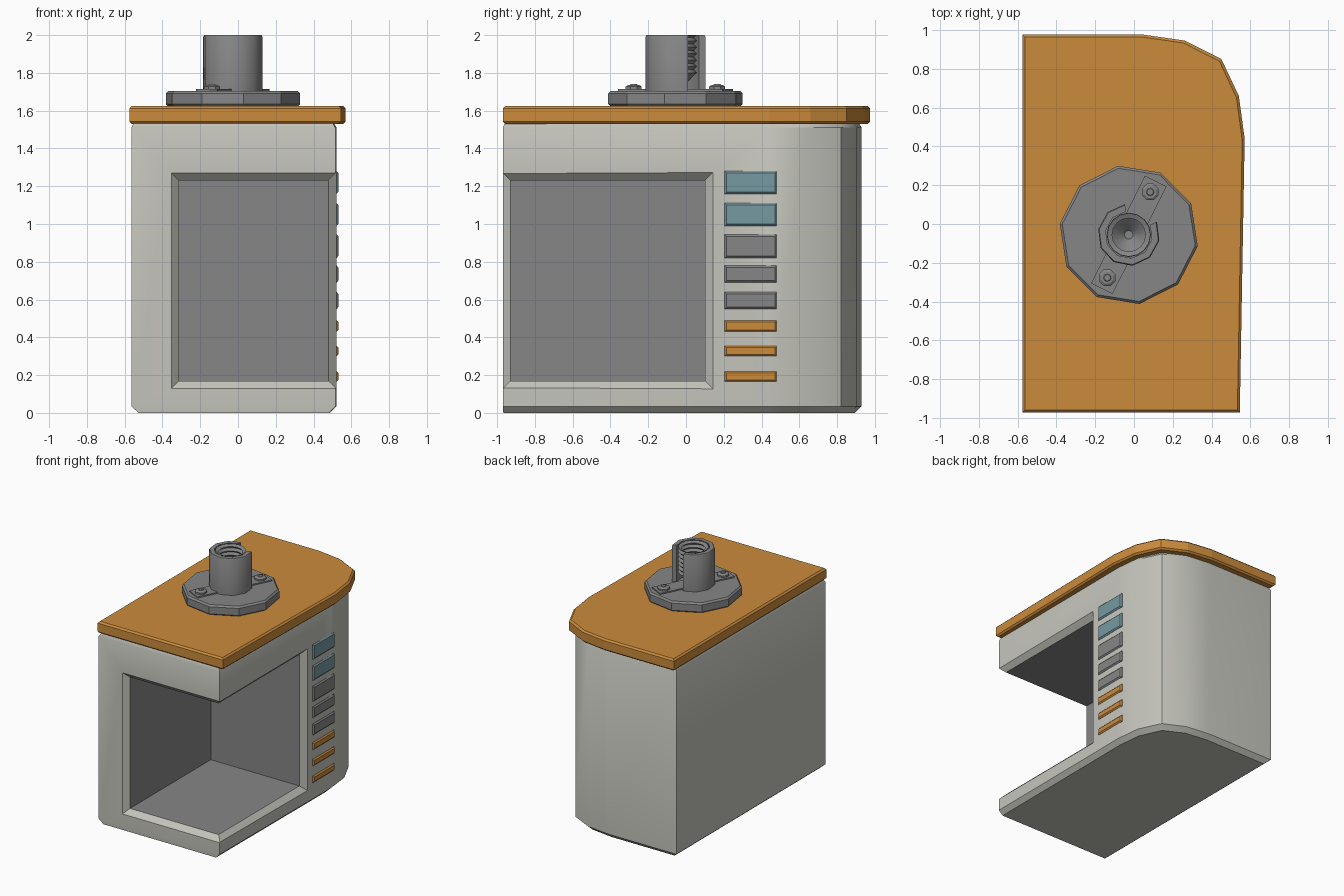
import bpy, bmesh, math
from mathutils import Vector

if "Cube" in bpy.data.objects:
    bpy.data.objects.remove(bpy.data.objects["Cube"])


def material(name, rgb):
    m = bpy.data.materials.new(name)
    m.diffuse_color = (*rgb, 1)
    m.use_nodes = True
    m.node_tree.nodes["Principled BSDF"].inputs["Base Color"].default_value = m.diffuse_color
    return m


CREAM = material("pale_grey", (0.56, 0.56, 0.51))
GREY = material("mid_grey", (0.24, 0.24, 0.24))
ORANGE = material("orange", (0.60, 0.26, 0.045))
BLUE = material("dusty_blue", (0.18, 0.32, 0.36))


def finish(name, bm, mat, smooth=None):
    bmesh.ops.recalc_face_normals(bm, faces=bm.faces)
    me = bpy.data.meshes.new(name)
    bm.to_mesh(me)
    bm.free()
    ob = bpy.data.objects.new(name, me)
    bpy.context.collection.objects.link(ob)
    me.materials.append(mat)
    if smooth:
        shade(ob, smooth)
    return ob


def shade(ob, angle):
    bpy.ops.object.select_all(action='DESELECT')
    bpy.context.view_layer.objects.active = ob
    ob.select_set(True)
    bpy.ops.object.shade_smooth_by_angle(angle=math.radians(angle))


def loft(name, pts, levels, mat, smooth=None):
    """Plan outline stacked in z; each level is (z, inset left, right, front, back)."""
    bm = bmesh.new()
    x0, x1 = min(p[0] for p in pts), max(p[0] for p in pts)
    y0, y1 = min(p[1] for p in pts), max(p[1] for p in pts)
    rings = []
    for z, l, r, f, b in levels:
        rings.append([bm.verts.new((
            x0 + l + (x - x0) * (x1 - x0 - l - r) / (x1 - x0),
            y0 + f + (y - y0) * (y1 - y0 - f - b) / (y1 - y0), z)) for x, y in pts])
    n = len(pts)
    for a, b in zip(rings, rings[1:]):
        for i in range(n):
            bm.faces.new((a[i], a[(i + 1) % n], b[(i + 1) % n], b[i]))
    bm.faces.new(rings[0][::-1])
    bm.faces.new(rings[-1])
    return finish(name, bm, mat, smooth)


def bevelled(z0, z1, c):
    return [(z0, c, c, c, c), (z0 + c, 0, 0, 0, 0), (z1 - c, 0, 0, 0, 0), (z1, c, c, c, c)]


def hull(name, points, mat):
    bm = bmesh.new()
    for p in points:
        bm.verts.new(p)
    bmesh.ops.convex_hull(bm, input=bm.verts[:])
    bmesh.ops.dissolve_limit(bm, angle_limit=0.01, verts=bm.verts[:], edges=bm.edges[:])
    return finish(name, bm, mat)


def ngon(cx, cy, r, n, start=0):
    return [(cx + r * math.cos(math.radians(start + 360 * i / n)),
             cy + r * math.sin(math.radians(start + 360 * i / n))) for i in range(n)]


# body with one rounded rear corner
body_plan = [(-0.565, -0.97), (0.515, -0.97), (0.522, 0.44), (0.50, 0.64), (0.415, 0.82),
             (0.24, 0.905), (0.04, 0.93), (-0.565, 0.93)]
body = loft("body", body_plan, [(0, .04, .035, .003, .035), (.035, 0, 0, 0, 0),
                                (1.51, 0, 0, 0, 0), (1.535, .015, .015, .012, .015)], CREAM)

# corner opening: inner box plus splayed front and right edges
X, Y, Z0, Z1 = -0.313, 0.10, 0.17, 1.23
inner = [(x, y, z) for x in (X, 0.8) for y in (-1.2, Y) for z in (Z0, Z1)]
front = [(x, y, z) for y, e in ((-0.93, 0), (-1.02, .09)) for x in (X - e, 0.8) for z in (Z0 - e, Z1 + e)]
right = [(x, y, z) for x, e in ((0.478, 0), (0.568, .09)) for y in (-1.2, Y + e) for z in (Z0 - e, Z1 + e)]
for nm, pts in (("inner", inner), ("front", front), ("right", right)):
    cutter = hull("cutter_" + nm, pts, CREAM)
    mod = body.modifiers.new(nm, 'BOOLEAN')
    mod.operation, mod.solver, mod.object = 'DIFFERENCE', 'EXACT', cutter
    bpy.ops.object.select_all(action='DESELECT')
    bpy.context.view_layer.objects.active = body
    body.select_set(True)
    bpy.ops.object.modifier_apply(modifier=nm)
    bpy.data.objects.remove(cutter)

# grey recess walls, chosen by plane
shade(body, 32)
body.data.materials.clear()
body.data.materials.append(CREAM)
body.data.materials.append(GREY)
planes = [(0, X, 1), (1, Y, -1), (2, Z0, 1), (2, Z1, -1)]
for p in body.data.polygons:
    p.material_index = int(any(abs(p.center[a] - v) < .003 and p.normal[a] * s > .9
                               for a, v, s in planes))

# overhanging top slab
lid_plan = [(-0.575, -0.97), (0.545, -0.97), (0.57, 0.44), (0.54, 0.66), (0.45, 0.85),
            (0.26, 0.945), (0.05, 0.975), (-0.575, 0.975)]
loft("top_slab", lid_plan, bevelled(1.53, 1.625, .013), ORANGE)

# buttons on the right side
rows = [(1.16, 1.28, BLUE), (0.99, 1.11, BLUE), (0.82, 0.945, GREY), (0.69, 0.78, GREY),
        (0.55, 0.64, GREY), (0.43, 0.49, ORANGE), (0.30, 0.355, ORANGE), (0.165, 0.22, ORANGE)]
for i, (z0, z1, mat) in enumerate(rows):
    hull(f"button_{i + 1}", [(x, y, z) for x, e in ((0.50, 0), (0.522, 0), (0.531, .01))
                             for y in (0.205 + e, 0.48 - e) for z in (z0 + e, z1 - e)], mat)

# ten-sided flange
CX, CY = -0.027, -0.056
loft("flange", ngon(CX, CY, 0.36, 10, 98.8), bevelled(1.622, 1.705, .013), GREY)

# mounting strap and its two bolts
d = Vector((math.cos(math.radians(63.4)), math.sin(math.radians(63.4))))
n = Vector((-d.y, d.x))
c = Vector((CX, CY))
strap = [tuple(c + d * a * .31 + n * b * .062) for a, b in ((-1, 1), (-1, -1), (1, -1), (1, 1))]
loft("strap", strap, [(1.70, 0, 0, 0, 0), (1.715, 0, 0, 0, 0)], GREY)
for i, s in enumerate((-1, 1)):
    p = c + d * s * .247
    loft(f"bolt_{i + 1}", ngon(p.x, p.y, .046, 8, 22.5),
         [(1.71, 0, 0, 0, 0), (1.727, 0, 0, 0, 0), (1.735, .012, .012, .012, .012)], GREY)
    loft(f"bolt_pin_{i + 1}", ngon(p.x, p.y, .02, 8), bevelled(1.73, 1.74, .003), GREY)

# split collar
arc = [math.radians(97 + 36 * i) for i in range(9)]
collar = [(CX + .16 * math.cos(a), CY + .16 * math.sin(a)) for a in arc]
collar += [(CX + .125 * math.cos(a), CY + .125 * math.sin(a)) for a in reversed(arc)]
loft("collar", collar, [(1.70, 0, 0, 0, 0), (1.99, 0, 0, 0, 0), (2.0, .005, .005, .005, .005)], GREY, 40)

# threaded socket: zigzag shell on a cone
outer = [(.022, 1.70), (.095, 1.785)]
for i in range(6):
    outer += [(.114, 1.80 + i * .034), (.098, 1.817 + i * .034)]
outer.append((.112, 1.998))
profile = outer + [(r - .012, z + (.012 if i == len(outer) - 1 else 0))
                   for i, (r, z) in reversed(list(enumerate(outer[1:-1], 1)))]
profile.append((.022, 1.72))
bm = bmesh.new()
S = 16
rings = [[bm.verts.new((x, y, z)) for x, y in ngon(CX, CY, r, S)] for r, z in profile]
for a, b in zip(rings, rings[1:]):
    for i in range(S):
        bm.faces.new((a[i], a[(i + 1) % S], b[(i + 1) % S], b[i]))
bm.faces.new(rings[0])
bm.faces.new(rings[-1])
finish("threaded_socket", bm, GREY, 28)
